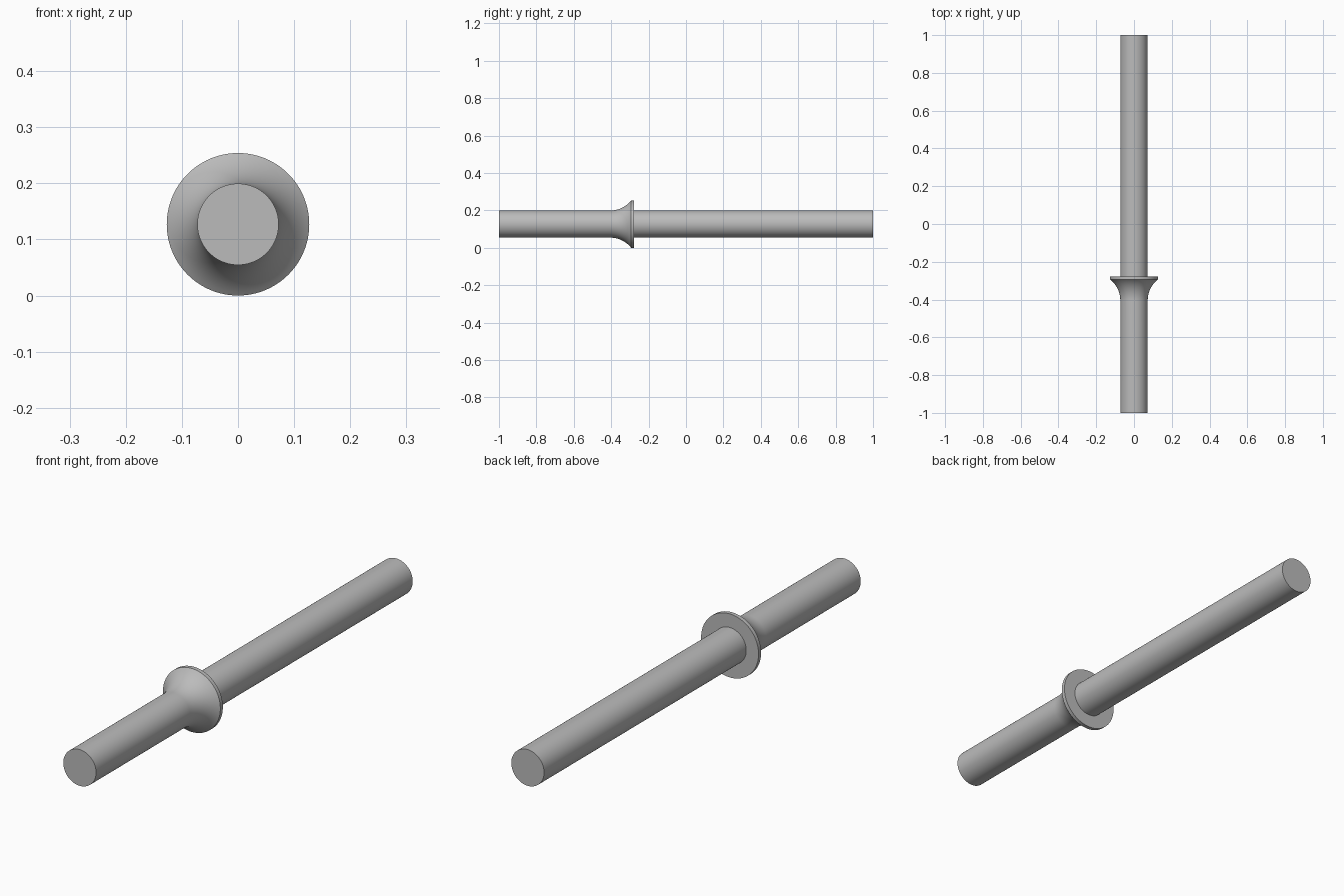
import bpy, bmesh, math
from mathutils import Matrix, Vector

cube = bpy.data.objects.get("Cube")
if cube:
    bpy.data.objects.remove(cube, do_unlink=True)

SHAFT_R, FLANGE_R = 0.0725, 0.127
FILLET_START, RIM_START, RIM_END = -0.405, -0.293, -0.277
SEGMENTS = 96

steel = bpy.data.materials.new("grey steel")
steel.use_nodes = True
grey = (0.5, 0.5, 0.5, 1)
steel.diffuse_color = grey
steel.node_tree.nodes["Principled BSDF"].inputs["Base Color"].default_value = grey

# Concave fillet: an arc leaving the shaft tangentially and ending at the rim
rise, run = FLANGE_R - SHAFT_R, RIM_START - FILLET_START
arc_r = (rise ** 2 + run ** 2) / (2 * rise)
sweep = math.asin(run / arc_r)
STEPS = 16
fillet = []
for i in range(STEPS + 1):
    a = sweep * i / STEPS
    fillet.append((SHAFT_R + arc_r * (1 - math.cos(a)),
                   FILLET_START + arc_r * math.sin(a)))

# Radius and y along the whole rod, front to back
profile = [(0, -1), (SHAFT_R, -1), *fillet,
           (FLANGE_R, RIM_END), (SHAFT_R, RIM_END), (SHAFT_R, 1), (0, 1)]

# Lathe the profile around the rod axis
bm = bmesh.new()
verts = [bm.verts.new((r, y, 0)) for r, y in profile]
edges = [bm.edges.new(pair) for pair in zip(verts, verts[1:])]
bmesh.ops.spin(bm, geom=verts + edges, cent=(0, 0, 0), axis=(0, 1, 0),
               angle=math.tau, steps=SEGMENTS, use_duplicate=False)
bmesh.ops.remove_doubles(bm, verts=bm.verts, dist=0.00005)
bmesh.ops.recalc_face_normals(bm, faces=bm.faces)
bmesh.ops.transform(bm, matrix=Matrix.Translation(Vector((0, 0, FLANGE_R))), verts=bm.verts)

mesh = bpy.data.meshes.new("flanged_rod")
bm.to_mesh(mesh)
bm.free()
mesh.materials.append(steel)
rod = bpy.data.objects.new("flanged_rod", mesh)
bpy.context.collection.objects.link(rod)

bpy.ops.object.select_all(action="DESELECT")
rod.select_set(True)
bpy.context.view_layer.objects.active = rod
bpy.ops.object.shade_smooth_by_angle(angle=math.radians(30))
